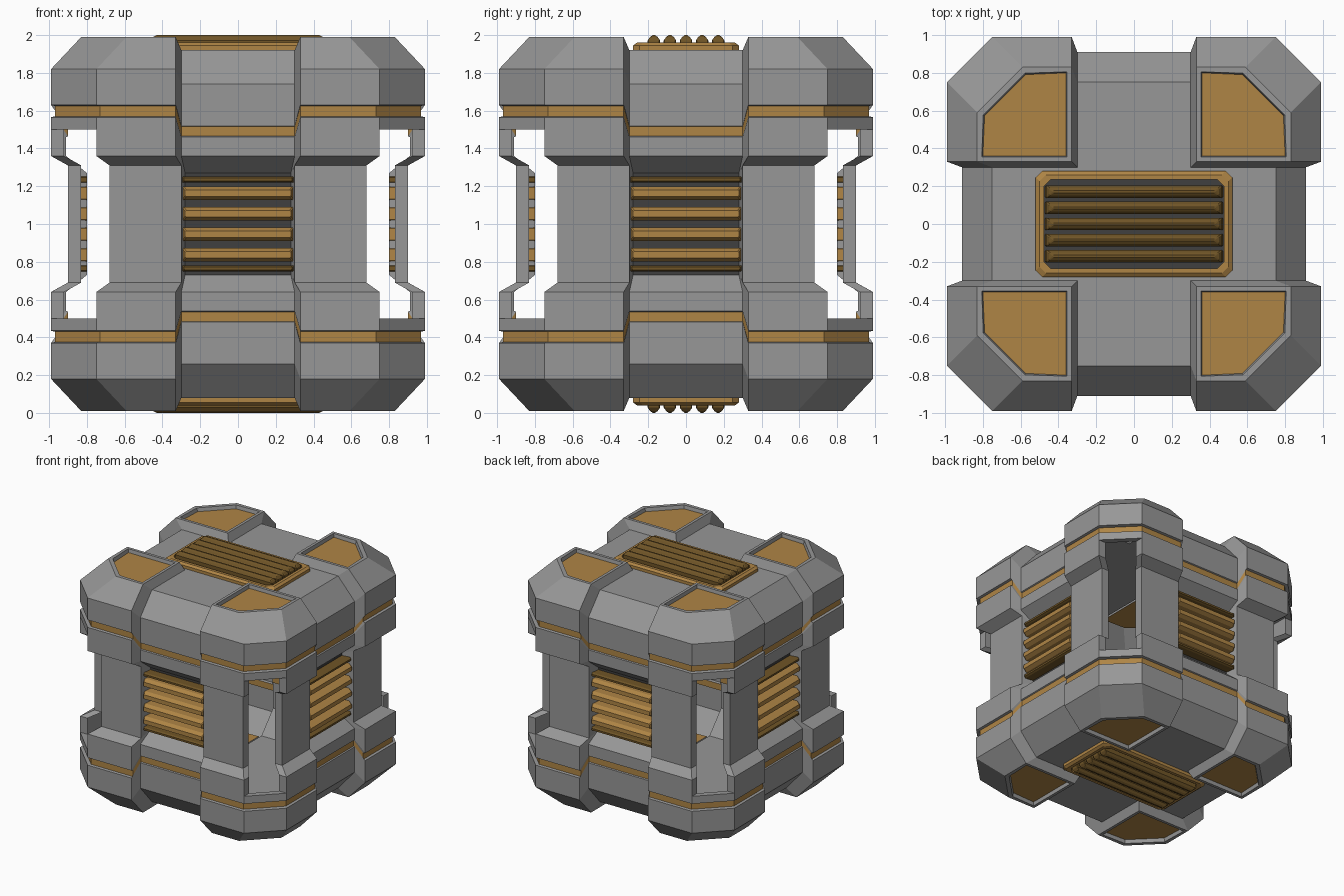
import bpy, bmesh, math
from mathutils import Matrix, Vector

if "Cube" in bpy.data.objects:
    bpy.data.objects.remove(bpy.data.objects["Cube"])


def material(name, rgb):
    m = bpy.data.materials.new(name)
    m.diffuse_color = (*rgb, 1)
    m.use_nodes = True
    m.node_tree.nodes["Principled BSDF"].inputs["Base Color"].default_value = m.diffuse_color
    return m


GREY = material("grey_metal", (0.31, 0.31, 0.31))
GOLD = material("gold_trim", (0.43, 0.235, 0.06))
DARK_GOLD = material("dark_gold", (0.16, 0.09, 0.02))
DARK = material("dark_gap", (0.05, 0.05, 0.05))


def finish(name, bm, mats, matrix=Matrix()):
    mesh = bpy.data.meshes.new(name)
    bm.to_mesh(mesh)
    bm.free()
    for m in mats:
        mesh.materials.append(m)
    ob = bpy.data.objects.new(name, mesh)
    bpy.context.collection.objects.link(ob)
    ob.matrix_world = matrix
    return ob


def mirror_down(ob):
    mod = ob.modifiers.new("mirror", 'MIRROR')
    mod.use_axis = (False, False, True)
    mod.merge_threshold = 0.0005


def loft(levels, chamfer, cap_index=0):
    """Stack of rectangles with cut corners: (half_x, half_y, z), capped at the end."""
    bm = bmesh.new()
    rings = []
    for hx, hy, z in levels:
        a, b = hx - chamfer, hy - chamfer
        pts = [(a, -hy), (hx, -b), (hx, b), (a, hy), (-a, hy), (-hx, b), (-hx, -b), (-a, -hy)]
        rings.append([bm.verts.new((x, y, z)) for x, y in pts])
    for lo, hi in zip(rings, rings[1:]):
        for i in range(8):
            j = (i + 1) % 8
            bm.faces.new((lo[i], lo[j], hi[j], hi[i]))
    bm.faces.new(rings[-1]).material_index = cap_index
    return bm


# Hollow shell, upper half: (block depth, block z, channel depth, channel z)
ROWS = [(.90, .00, .80, .00), (.90, .31, .80, .27), (.99, .36, .91, .36),
        (.99, .50, .91, .42), (.99, .565, .91, .46), (.97, .57, .90, .465),
        (.97, .625, .90, .515), (.99, .63, .91, .52), (.99, .82, .91, .74),
        (.83, .99, .75, .92)]
LIP_ROW, STRIPE_ROW = 3, 5

bm = bmesh.new()
turns = [Matrix.Rotation(k * math.pi / 2, 4, 'Z') for k in range(4)]
grid = []
for r, (d, z, qd, qz) in enumerate(ROWS):
    p, q, c = (.30, .28, .68) if r < 2 else (.33, .30, d - .24)
    side = [(-c, -d, z), (-p, -d, z), (-q, -qd, qz), (q, -qd, qz), (p, -d, z), (c, -d, z)]
    grid.append([bm.verts.new(t @ Vector(co)) for t in turns for co in side])
for r in range(len(ROWS) - 1):
    lo, hi = grid[r], grid[r + 1]
    for i in range(24):
        if i % 6 == 5 and r < LIP_ROW:
            continue                      # open corner
        j = (i + 1) % 24
        f = bm.faces.new((lo[i], lo[j], hi[j], hi[i]))
        if r == STRIPE_ROW:
            f.material_index = 1
        elif r == 0 and i % 6 == 2:
            f.material_index = 2

# Corner tops, channel walls and the cross-shaped lid
last = grid[-1]
cross, tops = [], []
for k, t in enumerate(turns):
    v = [last[(6 * k + n) % 24] for n in range(12)]
    high = bm.verts.new(t @ Vector((.33, -.33, .99)))
    low = bm.verts.new(t @ Vector((.30, -.30, .92)))
    tops.append(bm.faces.new((v[4], v[5], v[6], v[7], high)))
    bm.faces.new((v[3], v[4], high, low))
    bm.faces.new((low, high, v[7], v[8]))
    cross += [v[2], v[3], low]
bm.faces.new(cross)

# Recessed gold panel in every corner top
bm.normal_update()
bmesh.ops.inset_individual(bm, faces=tops, thickness=.035)
bmesh.ops.inset_individual(bm, faces=tops, thickness=.008, depth=-.03)
for f in tops:
    f.material_index = 1

# Folded edge around each corner opening
for k, t in enumerate(turns):
    t2 = turns[(k + 1) % 4]
    a, b = (6 * k + 5) % 24, (6 * k + 6) % 24
    outer = [grid[r][a] for r in range(LIP_ROW + 1)] + [grid[r][b] for r in range(LIP_ROW, -1, -1)]
    inner = []
    for n, v in enumerate(outer):
        move = (t if n <= LIP_ROW else t2) @ Vector((0, .07, 0))
        inner.append(bm.verts.new(v.co + move))
    for n in range(len(outer) - 1):
        bm.faces.new((outer[n], outer[n + 1], inner[n + 1], inner[n]))

MID = Matrix.Translation((0, 0, 1))
mirror_down(finish("shell", bm, [GREY, GOLD, DARK], MID))

# Vent frame and ribs on the lid, repeated underneath
frame = loft([(.52, .28, .92), (.52, .28, .945), (.50, .26, .96),
              (.475, .235, .96), (.475, .235, .925)], .035, 1)
mirror_down(finish("vent_frame", frame, [GOLD, DARK], MID))
for n in range(-2, 3):
    rib = loft([(.47, .033, .925), (.465, .033, .972), (.45, .02, .99), (.43, .006, 1.0)], .005)
    mirror_down(finish("vent_rib", rib, [DARK_GOLD], MID @ Matrix.Translation((0, n * .085, 0))))

# Louvre ribs in the middle of all four sides
stand = Matrix.Rotation(math.pi / 2, 4, 'X')
for t in turns:
    for z in (-.163, -.054, .054, .163):
        slat = loft([(.285, .036, .80), (.292, .036, .865), (.28, .018, .897)], .006)
        finish("side_louvre", slat, [GOLD], MID @ t @ Matrix.Translation((0, 0, z)) @ stand)
    for z in (-.235, .235):
        slat = loft([(.285, .016, .80), (.295, .016, .87), (.285, .008, .885)], .004)
        finish("louvre_end_slat", slat, [DARK_GOLD], MID @ t @ Matrix.Translation((0, 0, z)) @ stand)
